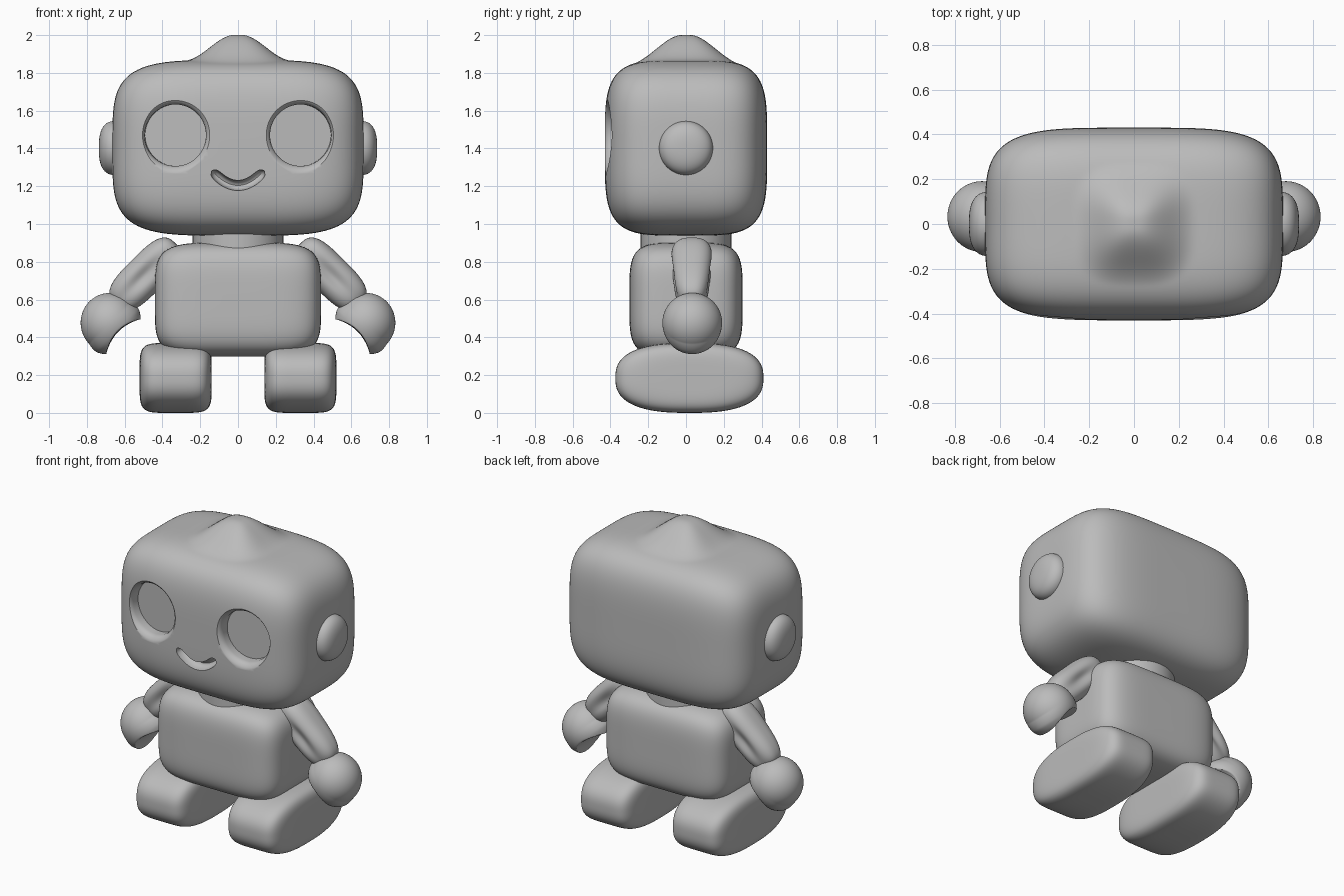
import bpy, bmesh
from math import sin, cos, pi, exp, radians
from mathutils import Vector, Matrix

if "Cube" in bpy.data.objects:
    bpy.data.objects.remove(bpy.data.objects["Cube"], do_unlink=True)

GREY = (0.5, 0.5, 0.5, 1.0)
grey = bpy.data.materials.new("plain_grey")
grey.use_nodes = True
grey.diffuse_color = GREY
grey.node_tree.nodes["Principled BSDF"].inputs["Base Color"].default_value = GREY


def finish(bm, name):
    """Turn a bmesh into a named object in the shared material."""
    bmesh.ops.recalc_face_normals(bm, faces=bm.faces)
    mesh = bpy.data.meshes.new(name)
    bm.to_mesh(mesh)
    bm.free()
    mesh.materials.append(grey)
    obj = bpy.data.objects.new(name, mesh)
    bpy.context.collection.objects.link(obj)
    return obj


def smooth(obj, angle=40):
    bpy.ops.object.select_all(action='DESELECT')
    obj.select_set(True)
    bpy.context.view_layer.objects.active = obj
    bpy.ops.object.shade_smooth_by_angle(angle=radians(angle))


def soft_block(name, half, place, side=4.0, edge=4.0, cuts=23, shape=None):
    """Rounded block: 'side' rounds the yz outline, 'edge' rounds it towards x."""
    bm = bmesh.new()
    bmesh.ops.create_cube(bm, size=2)
    bmesh.ops.subdivide_edges(bm, edges=bm.edges[:], cuts=cuts, use_grid_fill=True)
    for v in bm.verts:
        x, y, z = (abs(c) for c in v.co)
        ring = (y ** side + z ** side) ** (1 / side)
        v.co /= (ring ** edge + x ** edge) ** (1 / edge)
        v.co = Vector(c * h for c, h in zip(v.co, half))
        if shape:
            shape(v.co)
        v.co = place(v.co)
    return finish(bm, name)


def loft(name, rings):
    """Closed skin over a row of rings."""
    bm = bmesh.new()
    rows = [[bm.verts.new(p) for p in ring] for ring in rings]
    n = len(rows[0])
    for a, b in zip(rows, rows[1:]):
        for i in range(n):
            j = (i + 1) % n
            bm.faces.new((a[i], a[j], b[j], b[i]))
    bm.faces.new(rows[0])
    bm.faces.new(rows[-1])
    return finish(bm, name)


def carve(obj, cutter):
    mod = obj.modifiers.new("carve", 'BOOLEAN')
    mod.operation = 'DIFFERENCE'
    mod.solver = 'EXACT'
    mod.object = cutter
    bpy.context.view_layer.objects.active = obj
    bpy.ops.object.modifier_apply(modifier=mod.name)
    bpy.data.objects.remove(cutter, do_unlink=True)


def at(x, y, z):
    return lambda co: co + Vector((x, y, z))


# Head with the soft bump on its crown
def crown_bump(co):
    if co.z > 0:
        d = (abs(co.x) ** 3 + abs(co.y) ** 3) ** (1 / 3)
        t = min(max((d - 0.02) / 0.26, 0), 1)
        co.z += 0.133 * (1 - t * t * (3 - 2 * t))


head = soft_block("head", (0.665, 0.43, 0.465), at(0, 0, 1.403),
                  side=4.2, edge=4.2, cuts=59, shape=crown_bump)

# Eye sockets: radius and depth below the face, with a rolled rim
SOCKET = [(0.163, 0.085), (0.163, 0.04), (0.167, 0.024), (0.175, 0.012),
          (0.187, 0.003), (0.2, -0.003), (0.205, -0.06)]
for s in (-1, 1):
    turn = Matrix.Rotation(radians(4 * s), 3, 'Z')
    rings = [[Vector((s * 0.335, -0.421, 1.47)) +
              turn @ Vector((r * cos(a), d, r * sin(a)))
              for a in (2 * pi * i / 64 for i in range(64))] for r, d in SOCKET]
    carve(head, loft("eye_cutter", rings))

# Smiling mouth groove
rings = []
STEPS = 32
for i in range(STEPS + 1):
    t = -1 + 2 * i / STEPS
    normal = Vector((-1.12 * t, 0, 1)).normalized()
    r = 0.027 * max(1 - abs(t) ** 12, 0.02) ** 0.5
    centre = Vector((0.137 * t, -0.427, 1.204 + 0.078 * t * t))
    rings.append([centre + normal * r * cos(a) + Vector((0, 2 * r * sin(a), 0))
                  for a in (2 * pi * k / 16 for k in range(16))])
carve(head, loft("mouth_cutter", rings))
smooth(head, 35)

# Neck
bm = bmesh.new()
bmesh.ops.create_cone(bm, cap_ends=True, segments=64, radius1=0.24, radius2=0.24,
                      depth=0.3, matrix=Matrix.Translation((0, 0, 0.86)))
smooth(finish(bm, "neck"))

# Body
smooth(soft_block("body", (0.44, 0.3, 0.302), at(0, 0, 0.6),
                  side=4.5, edge=4.8, cuts=31))


# Arm: narrower in depth towards the hand, with a shallow groove along each side
def arm_shape(co):
    co.y *= 1 - 0.7 * (co.x + 0.22)
    co.y *= 1 - 0.22 * exp(-(co.z / 0.035) ** 2 - ((co.x - 0.02) / 0.12) ** 2)


# Hand: ball hollowed on its lower inner side into an open grip
def hand_shape(co):
    notch = Vector((-1, 0, -1)).normalized()
    across = Vector((-1, 0, 1)).normalized()
    u, v = co.dot(notch), co.dot(across)
    if u > 0:
        co += across * v * 0.1 * min(u / 0.06, 1)
        v = co.dot(across)
    limit = 0.06 + 2.5 * v * v
    if u > limit:
        co += notch * (limit - u) * 0.95


for s, label in ((1, "left"), (-1, "right")):
    def mirrored(x, y, z, tilt=0.0, s=s):
        turn = Matrix.Rotation(radians(tilt), 3, 'Y')

        def place(co):
            p = turn @ co + Vector((x, y, z))
            p.x *= s
            return p
        return place

    smooth(soft_block(label + "_ear", (0.09, 0.143, 0.143), mirrored(0.647, 0, 1.402),
                      side=2, edge=2.6))
    smooth(soft_block(label + "_arm", (0.225, 0.125, 0.105),
                      mirrored(0.487, 0.03, 0.735, 45),
                      side=2.6, edge=3.2, shape=arm_shape))
    smooth(soft_block(label + "_hand", (0.155, 0.158, 0.158),
                      mirrored(0.678, 0.033, 0.477),
                      side=2, edge=2, cuts=31, shape=hand_shape), 50)
    smooth(soft_block(label + "_foot", (0.191, 0.392, 0.185), mirrored(0.33, 0.018, 0.185),
                      side=2.6, edge=5.5, cuts=31))
